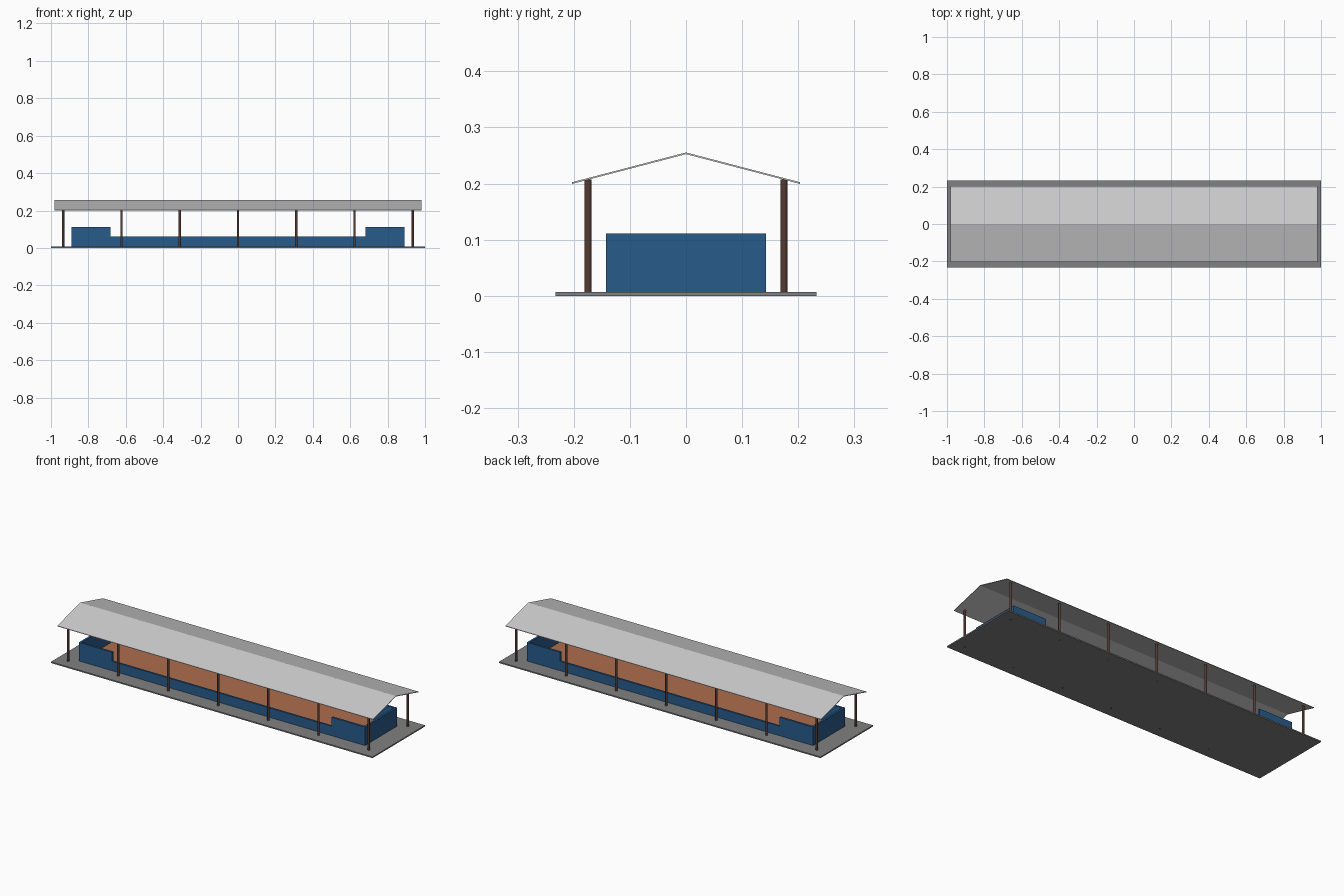
import bpy, bmesh
from mathutils import Vector

if "Cube" in bpy.data.objects:
    bpy.data.objects.remove(bpy.data.objects["Cube"])


def material(name, rgb):
    m = bpy.data.materials.new(name)
    m.diffuse_color = (*rgb, 1)
    m.use_nodes = True
    m.node_tree.nodes["Principled BSDF"].inputs["Base Color"].default_value = m.diffuse_color
    return m


BLUE = material("blue_paint", (0.022, 0.105, 0.26))
CLAY = material("clay", (0.42, 0.155, 0.075))
WOOD = material("brown_post", (0.09, 0.045, 0.033))
CONCRETE = material("concrete", (0.22, 0.22, 0.22))


def extrude(name, points, offset, mat=None):
    """Solid made by sweeping a flat outline along an offset."""
    bm = bmesh.new()
    face = bm.faces.new([bm.verts.new(p) for p in points])
    res = bmesh.ops.extrude_face_region(bm, geom=[face])
    verts = [g for g in res["geom"] if isinstance(g, bmesh.types.BMVert)]
    bmesh.ops.translate(bm, verts=verts, vec=Vector(offset))
    bmesh.ops.recalc_face_normals(bm, faces=bm.faces)
    me = bpy.data.meshes.new(name)
    bm.to_mesh(me)
    bm.free()
    ob = bpy.data.objects.new(name, me)
    bpy.context.collection.objects.link(ob)
    if mat:
        me.materials.append(mat)
    return ob


def box(name, x0, x1, y0, y1, z0, z1, mat=None):
    pts = [(x0, y0, z0), (x1, y0, z0), (x1, y1, z0), (x0, y1, z0)]
    return extrude(name, pts, (0, 0, z1 - z0), mat)


BASE = 0.007            # slab top
L, W, T = 0.89, 0.143, 0.011  # court half length, half width, wall thickness

# Ground slab and playing surface
box("base_slab", -1, 1, -0.233, 0.233, 0, BASE, CONCRETE)
box("court_surface", -L + T, L - T, -W + T, W - T, BASE, BASE + 0.003, CLAY)

# Stepped side walls and tall end walls
step = [(-L, BASE), (L, BASE), (L, 0.111), (0.683, 0.111), (0.683, 0.06),
        (-0.683, 0.06), (-0.683, 0.111), (-L, 0.111)]
for side, s in (("front", -1), ("back", 1)):
    extrude(side + "_wall", [(x, s * W, z) for x, z in step], (0, -s * T, 0), BLUE)
for side, s in (("left", -1), ("right", 1)):
    a, b = sorted((s * L, s * (L - T)))
    box(side + "_end_wall", a, b, -W + T, W - T, BASE, 0.111, BLUE)

# Two rows of round posts
for side, s in (("front", -1), ("back", 1)):
    for i in range(7):
        x = (i - 3) * 0.3115
        bpy.ops.mesh.primitive_cylinder_add(
            vertices=16, radius=0.0063, depth=0.207, location=(x, s * 0.1745, 0.1035))
        post = bpy.context.object
        post.name = f"{side}_post_{i + 1}"
        post.data.materials.append(WOOD)
        bpy.ops.object.shade_smooth_by_angle()

# Thin gable roof, open at both ends
gable = [(-0.203, 0.1995), (0, 0.2525), (0.203, 0.1995),
         (0.203, 0.2025), (0, 0.2555), (-0.203, 0.2025)]
extrude("gable_roof", [(-0.982, y, z) for y, z in gable], (1.964, 0, 0))
